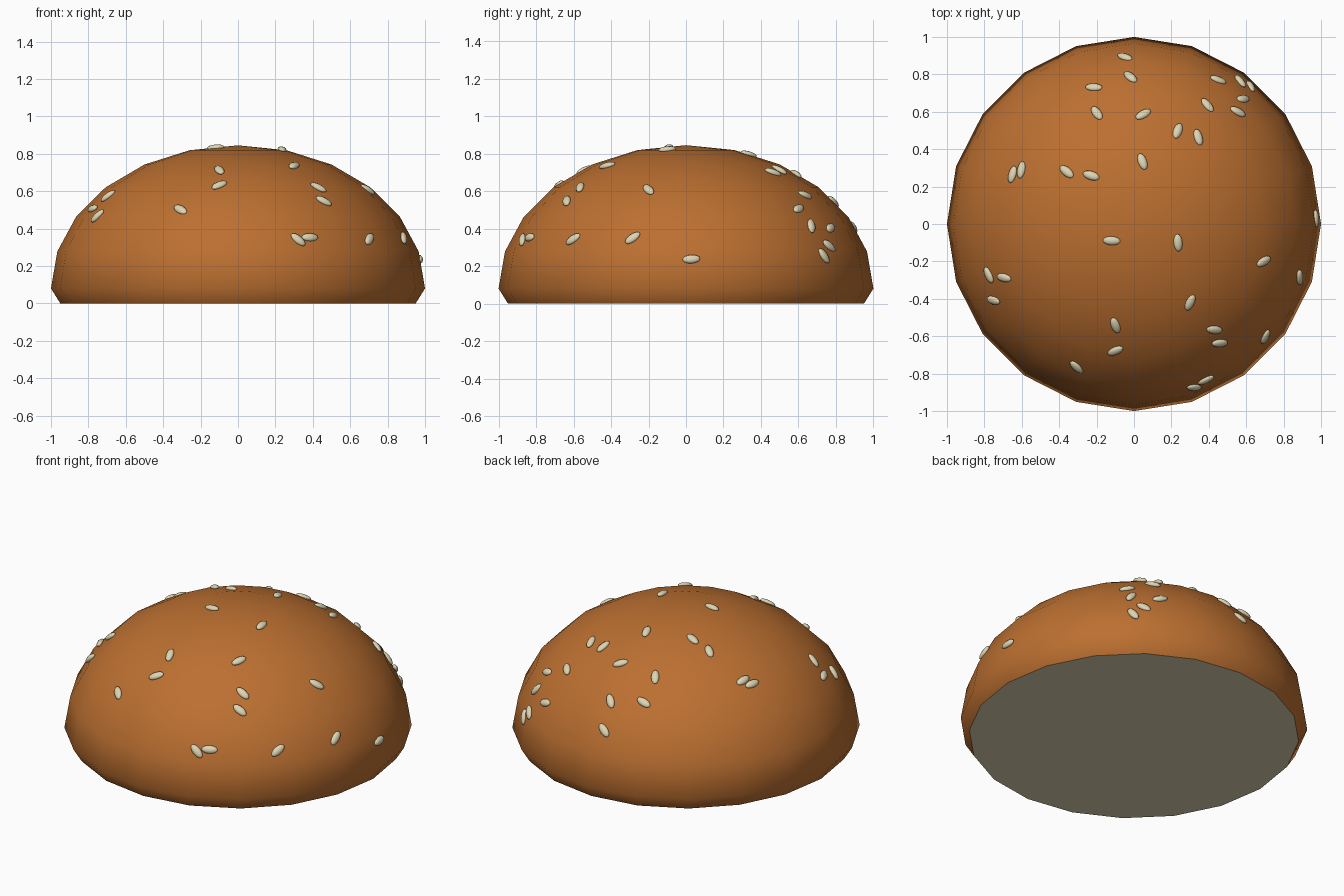
import bpy, bmesh
from math import sin, cos, pi, radians, sqrt
from mathutils import Vector, Matrix
from mathutils.bvhtree import BVHTree

if "Cube" in bpy.data.objects:
    bpy.data.objects.remove(bpy.data.objects["Cube"])

BASE, RISE, SIDES = 0.08, 0.765, 20


def material(name, rgb):
    m = bpy.data.materials.new(name)
    m.diffuse_color = (*rgb, 1)
    m.use_nodes = True
    m.node_tree.nodes["Principled BSDF"].inputs["Base Color"].default_value = m.diffuse_color
    return m


crust = material("crust", (0.50, 0.16, 0.03))
cream = material("cream", (0.72, 0.66, 0.45))


def add_object(name, bm, mats):
    me = bpy.data.meshes.new(name)
    bm.to_mesh(me)
    ob = bpy.data.objects.new(name, me)
    bpy.context.collection.objects.link(ob)
    for m in mats:
        me.materials.append(m)
    return ob


# Bun: rings of a flattened half sphere, with a tucked-in bottom edge
bm = bmesh.new()
profile = [(0.95, 0)] + [(cos(radians(t)), BASE + RISE * sin(radians(t))) for t in range(0, 90, 15)]
rings = [[bm.verts.new((r * cos(2 * pi * i / SIDES), r * sin(2 * pi * i / SIDES), z))
          for i in range(SIDES)] for r, z in profile]
for lo, hi in zip(rings, rings[1:]):
    for i in range(SIDES):
        j = (i + 1) % SIDES
        bm.faces.new((lo[i], lo[j], hi[j], hi[i])).smooth = True
top = bm.verts.new((0, 0, BASE + RISE))
for i in range(SIDES):
    bm.faces.new((rings[-1][i], rings[-1][(i + 1) % SIDES], top)).smooth = True

# Flat cut underside
cut = bm.faces.new(rings[0][::-1])
cut.material_index = 1
bm.normal_update()
surface = BVHTree.FromBMesh(bm)
for e in cut.edges:
    e.smooth = False
add_object("bun_top", bm, [crust, cream])
bm.free()

# Sesame seeds: x, y and heading in degrees, all seen from above
seeds = [
    (-.05, .90, -20), (-.02, .79, -40), (-.215, .735, -3), (-.20, .595, -55),
    (.05, .59, 30), (.235, .50, 70), (.345, .465, -75), (.395, .64, -50),
    (.455, .78, -20), (.57, .765, -52), (.63, .742, -64), (.59, .675, 8),
    (.56, .605, -28), (.045, .335, -70), (-.65, .265, 75), (-.605, .29, 80),
    (-.36, .28, -40), (-.23, .26, -18), (-.12, -.09, -3), (.235, -.10, -85),
    (.695, -.20, 30), (.978, .03, 93), (.89, -.285, 93), (-.78, -.275, -65),
    (-.70, -.29, -12), (-.755, -.41, -15), (-.10, -.545, -70), (-.10, -.68, 25),
    (-.31, -.77, -45), (.30, -.42, 65), (.43, -.565, -5), (.46, -.64, 3),
    (.71, -.61, 67), (.39, -.845, 25), (.325, -.88, -3),
]
bm = bmesh.new()
for x, y, heading in seeds:
    s = sqrt(1 - x * x - y * y)
    n = Vector((x, y, s / RISE)).normalized()
    pos = surface.find_nearest(Vector((x, y, BASE + RISE * s)))[0] + n * 0.004
    dx, dy = cos(radians(heading)), sin(radians(heading))
    along = Vector((dx, dy, -(n.x * dx + n.y * dy) / n.z)).normalized()
    frame = Matrix((along, n.cross(along), n)).transposed().to_4x4()
    size = Matrix.Diagonal((0.047, 0.024, 0.016, 1))
    bmesh.ops.create_uvsphere(bm, u_segments=10, v_segments=8, radius=1,
                              matrix=Matrix.Translation(pos) @ frame @ size @ Matrix.Rotation(pi / 2, 4, 'Y'))
for f in bm.faces:
    f.smooth = True
add_object("sesame_seeds", bm, [cream])
bm.free()
